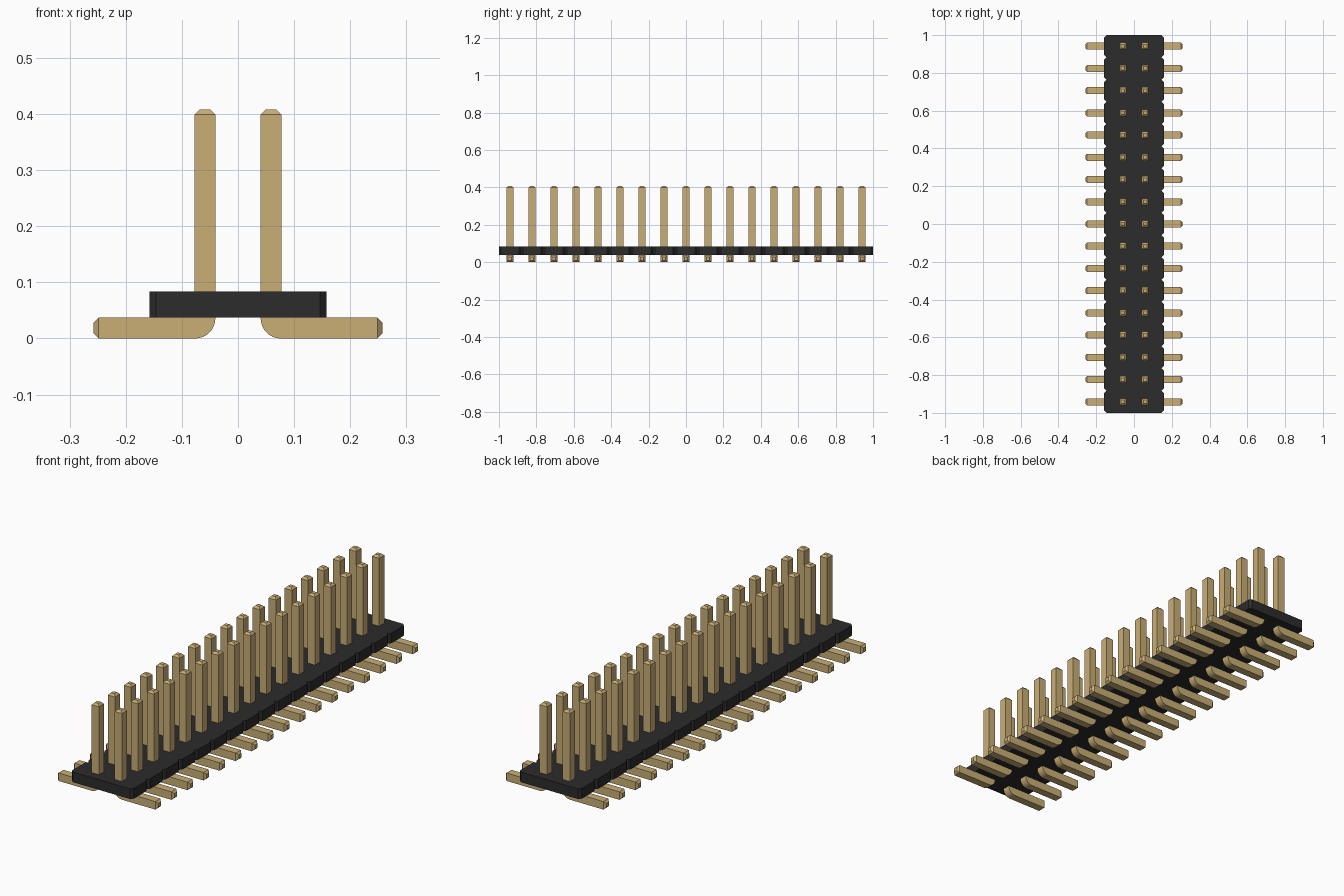
import bpy, bmesh, math
from mathutils import Vector

if "Cube" in bpy.data.objects:
    bpy.data.objects.remove(bpy.data.objects["Cube"], do_unlink=True)

COUNT = 17
PITCH = 2 / COUNT
PIN_W = 0.037            # square pin thickness
PIN_IN, PIN_OUT = 0.0403, 0.0773
TIP = PIN_W / 4          # chamfer on pin ends
TOP_Z, FOOT_X = 0.408, 0.2575
BODY_X, BODY_Z0, BODY_Z1 = 0.1575, 0.037, 0.084
NOTCH = PITCH / 10       # chamfer on body segments


def material(name, rgb):
    m = bpy.data.materials.new(name)
    m.use_nodes = True
    m.diffuse_color = (*rgb, 1)
    m.node_tree.nodes["Principled BSDF"].inputs["Base Color"].default_value = (*rgb, 1)
    return m


def prism(bm, points, direction):
    """Extrude a closed outline along a direction."""
    face = bm.faces.new([bm.verts.new(p) for p in points])
    new = bmesh.ops.extrude_face_region(bm, geom=[face])["geom"]
    bmesh.ops.translate(bm, vec=direction, verts=[v for v in new if isinstance(v, bmesh.types.BMVert)])
    bmesh.ops.recalc_face_normals(bm, faces=bm.faces[:])


def finish(bm, name, mat):
    mesh = bpy.data.meshes.new(name)
    bm.to_mesh(mesh)
    bm.free()
    mesh.materials.append(mat)
    obj = bpy.data.objects.new(name, mesh)
    bpy.context.collection.objects.link(obj)
    return obj


gold = material("gold_metal", (0.59, 0.425, 0.18))
black = material("black_plastic", (0.025, 0.025, 0.025))

# Plastic strip: one outline with a V notch between neighbouring segments
side = []
for i in range(COUNT):
    y0, y1 = -1 + i * PITCH, -1 + (i + 1) * PITCH
    side += [(BODY_X - NOTCH, y0), (BODY_X, y0 + NOTCH), (BODY_X, y1 - NOTCH)]
side.append((BODY_X - NOTCH, 1))
outline = side + [(-x, y) for x, y in reversed(side)]
bm = bmesh.new()
prism(bm, [(x, y, BODY_Z0) for x, y in outline], (0, 0, BODY_Z1 - BODY_Z0))
finish(bm, "header_body", black)

# Bent pin: L-shaped side profile with a rounded outer heel
R = 0.036
profile = [(PIN_OUT, TOP_Z - TIP), (PIN_IN, TOP_Z - TIP)]
for i in range(9):
    a = math.pi + i * math.pi / 16
    profile.append((PIN_IN + R + R * math.cos(a), R + R * math.sin(a)))
profile += [(FOOT_X - TIP, 0), (FOOT_X - TIP, PIN_W), (PIN_OUT, PIN_W)]
y0 = -1 + PITCH / 2 - PIN_W / 2
bm = bmesh.new()
prism(bm, [(x, y0, z) for x, z in profile], (0, PIN_W, 0))

# Tapered tips on the upright end and on the foot end
for axis in (Vector((0, 0, 1)), Vector((1, 0, 0))):
    end = max(bm.faces, key=lambda f: f.calc_center_median().dot(axis) if f.normal.dot(axis) > 0.99 else -9)
    tip = bmesh.ops.extrude_discrete_faces(bm, faces=[end])["faces"][0]
    centre = tip.calc_center_median()
    for v in tip.verts:
        v.co = centre + (v.co - centre) * 0.5 + axis * TIP
bmesh.ops.recalc_face_normals(bm, faces=bm.faces[:])
pins = finish(bm, "contact_pins", gold)

bpy.ops.object.select_all(action="DESELECT")
pins.select_set(True)
bpy.context.view_layer.objects.active = pins
bpy.ops.object.shade_smooth_by_angle(angle=math.radians(25))

# Two rows of pins
pins.modifiers.new("two_rows", "MIRROR").use_axis = (True, False, False)
row = pins.modifiers.new("row", "ARRAY")
row.count = COUNT
row.use_relative_offset = False
row.use_constant_offset = True
row.constant_offset_displace = (0, PITCH, 0)
